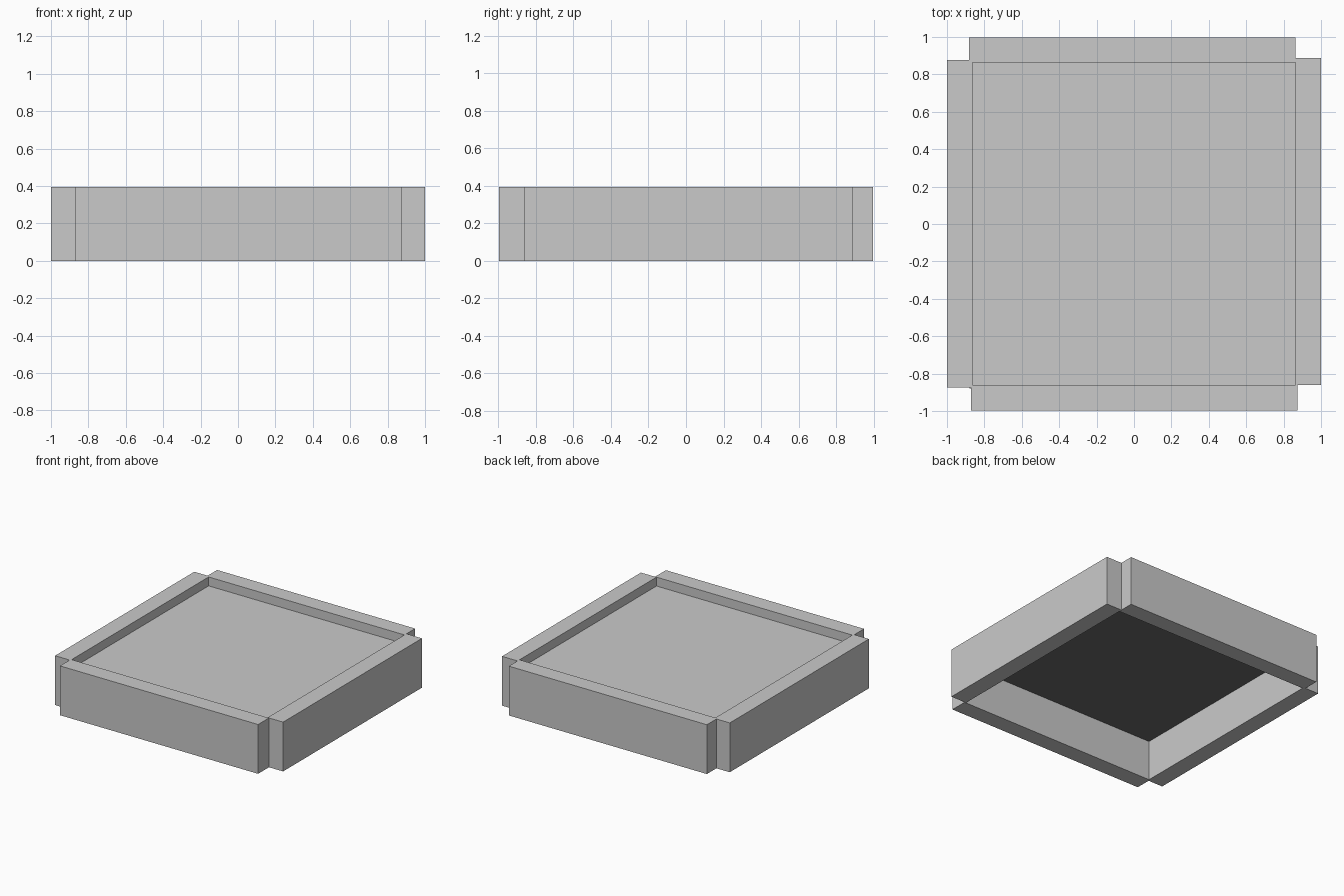
import bpy
import bmesh

if "Cube" in bpy.data.objects:
    bpy.data.objects.remove(bpy.data.objects["Cube"])

HEIGHT = 0.393


def material(name, value):
    mat = bpy.data.materials.new(name)
    mat.diffuse_color = (value, value, value, 1)
    mat.use_nodes = True
    mat.node_tree.nodes["Principled BSDF"].inputs["Base Color"].default_value = mat.diffuse_color
    return mat


grey = material("light grey", 0.59)
dark = material("dark grey", 0.147)


def box(name, x0, x1, y0, y1, z0=0, z1=HEIGHT, underside=None):
    bm = bmesh.new()
    bmesh.ops.create_cube(bm, size=1)
    bmesh.ops.scale(bm, vec=(x1 - x0, y1 - y0, z1 - z0), verts=bm.verts)
    bmesh.ops.translate(bm, vec=((x0 + x1) / 2, (y0 + y1) / 2, (z0 + z1) / 2), verts=bm.verts)
    bm.normal_update()
    mesh = bpy.data.meshes.new(name)
    mesh.materials.append(grey)
    if underside:
        mesh.materials.append(underside)
        for face in bm.faces:
            face.material_index = int(face.normal.z < -0.5)
    bm.to_mesh(mesh)
    bm.free()
    bpy.context.collection.objects.link(bpy.data.objects.new(name, mesh))


# Four slightly offset border walls
box("left_wall", -1, -0.864, -0.875, 0.877)
box("right_wall", 0.863, 1, -0.860, 0.888)
box("back_wall", -0.882, 0.864, 0.864, 0.997)
box("front_wall", -0.872, 0.875, -0.997, -0.861)

# Thin recessed panel with a dark underside
box("recessed_panel", -0.88, 0.868, -0.88, 0.875, 0.318, 0.322, underside=dark)
